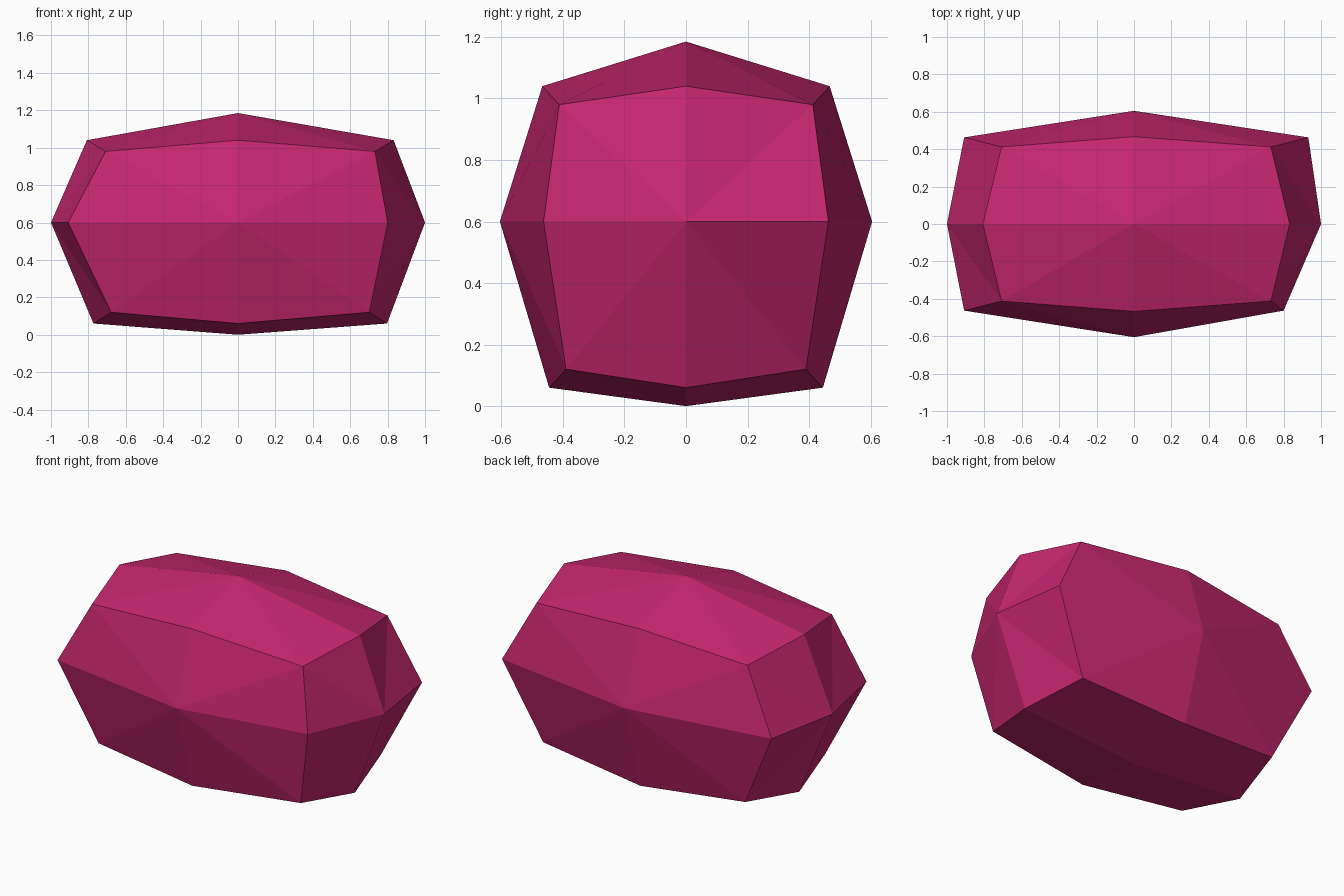
import bpy
import bmesh

default_cube = bpy.data.objects.get("Cube")
if default_cube:
    bpy.data.objects.remove(default_cube, do_unlink=True)

# Half-widths keyed by (level, count of other horizontal sign)
HALF_X = {(1, 0): 0.82, (1, 1): 0.72, (0, 0): 1.0, (0, 1): 0.92, (-1, 0): 0.785, (-1, 1): 0.69}
HALF_Y = {(1, 0): 0.467, (1, 1): 0.412, (0, 0): 0.605, (0, 1): 0.463, (-1, 0): 0.445, (-1, 1): 0.39}
# Heights run from face centre to edge middle to corner
HEIGHT = {1: (1.185, 1.04, 0.98), 0: (0.6, 0.6, 0.6), -1: (0.0, 0.06, 0.12)}


def shape(sx, sy, sz):
    """Move one point of a divided cube onto the faceted body."""
    ax, ay = abs(sx), abs(sy)
    x = sx * HALF_X[sz, ay]
    if sx and (sy or sz):
        x += 0.012            # slight lean to one end
    if (sx, sy, sz) == (1, -1, 0):
        x = 0.8               # flattened front corner edge
    return x, sy * HALF_Y[sz, ax], HEIGHT[sz][ax + ay]


# Faceted body: a cube divided once, then reshaped
bm = bmesh.new()
bmesh.ops.create_cube(bm, size=2)
bmesh.ops.subdivide_edges(bm, edges=bm.edges[:], cuts=1, use_grid_fill=True)
signs = {v: tuple(round(c) for c in v.co) for v in bm.verts}

# Split each quad from face centre to corner
for face in bm.faces[:]:
    ranked = sorted(face.verts, key=lambda v: sum(map(abs, signs[v])))
    bmesh.utils.face_split(face, ranked[0], ranked[-1])

for vert, sign in signs.items():
    vert.co = shape(*sign)
bmesh.ops.recalc_face_normals(bm, faces=bm.faces[:])

mesh = bpy.data.meshes.new("faceted_body")
bm.to_mesh(mesh)
bm.free()
body = bpy.data.objects.new("faceted_body", mesh)
bpy.context.collection.objects.link(body)

# Magenta colour
colour = (0.56, 0.02, 0.158, 1.0)
magenta = bpy.data.materials.new("magenta")
magenta.use_nodes = True
magenta.diffuse_color = colour
magenta.node_tree.nodes["Principled BSDF"].inputs["Base Color"].default_value = colour
mesh.materials.append(magenta)
